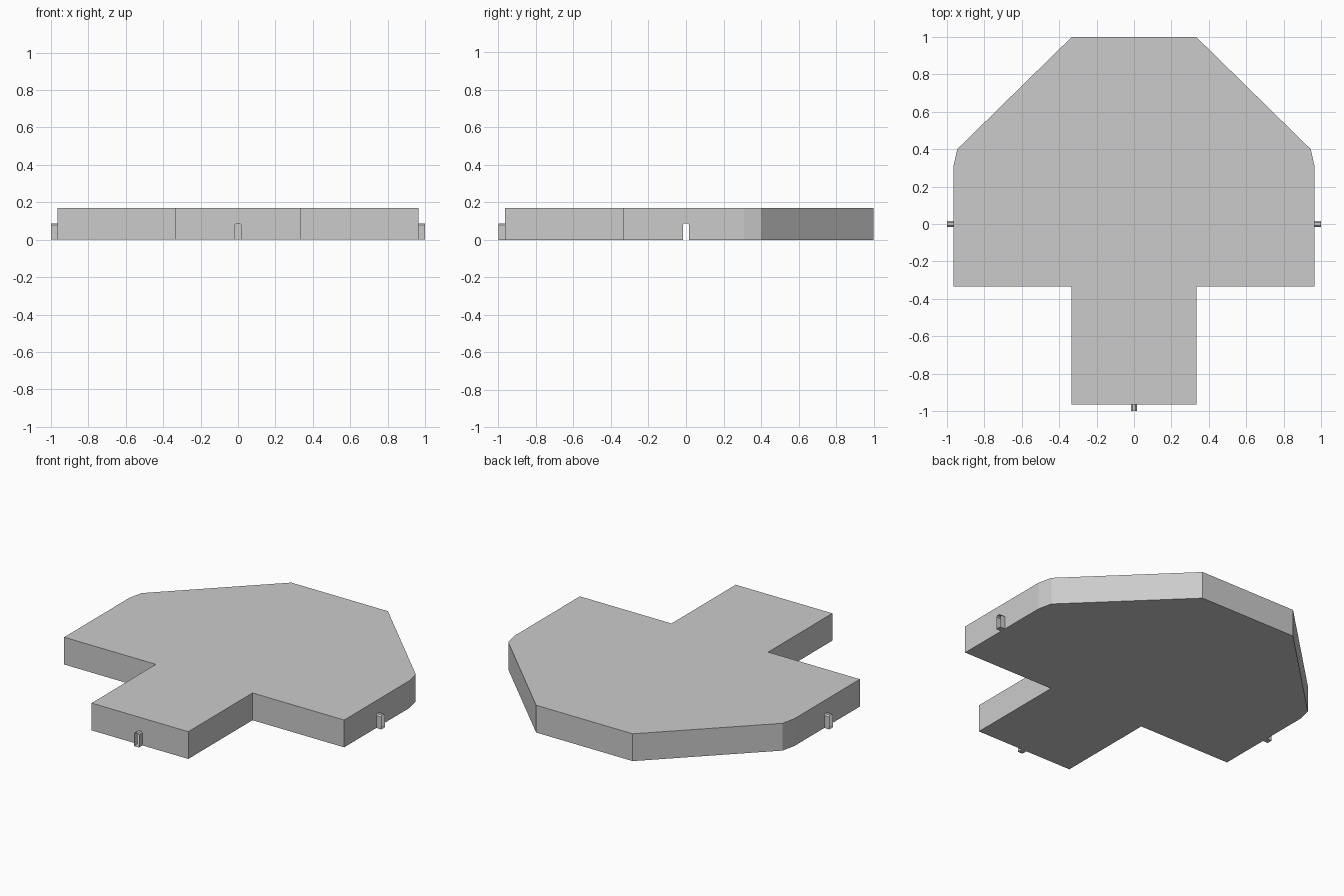
import bpy
from mathutils import Vector

if "Cube" in bpy.data.objects:
    bpy.data.objects.remove(bpy.data.objects["Cube"])

H = 0.17            # slab height
W, PH, C = 0.017, 0.086, 0.008   # port half width, height, corner chamfer
REACH = 0.035       # port length
UP = Vector((0, 0, 1))

# Half outline, mirrored to the full counter-clockwise outline
half = [(0.333, -0.965), (0.333, -0.333), (0.965, -0.333),
        (0.965, 0.31), (0.945, 0.40), (0.333, 1.0)]
outline = [Vector((x, y, 0)) for x, y in half]
outline += [Vector((-x, y, 0)) for x, y in reversed(half)]

# Port arch, counter-clockwise as seen from outside
arch = [(W, 0), (W, PH - C), (W - C, PH), (C - W, PH), (-W, PH - C), (-W, 0)]


def add_mesh(name, faces):
    """Make an object from a list of polygons, welding shared corners."""
    verts, index, polys = [], {}, []
    for face in faces:
        poly = []
        for p in face:
            key = tuple(round(c, 5) for c in p)
            if key not in index:
                index[key] = len(verts)
                verts.append(key)
            poly.append(index[key])
        polys.append(poly)
    mesh = bpy.data.meshes.new(name)
    mesh.from_pydata(verts, [], polys)
    mesh.update()
    ob = bpy.data.objects.new(name, mesh)
    bpy.context.collection.objects.link(ob)
    return ob


def arch_at(centre, tangent):
    return [centre + tangent * s + UP * z for s, z in arch]


# Hollow slab: top, floor and side walls, with port openings in three walls
top = [p + UP * H for p in outline]
walls = []
ports = []
for i, a in enumerate(outline):
    b = outline[(i + 1) % len(outline)]
    t = (b - a).normalized()
    n = t.cross(UP)
    wall = [a, b, b + UP * H, a + UP * H]
    for name, d in (("right_port", (1, 0, 0)), ("left_port", (-1, 0, 0)),
                    ("front_port", (0, -1, 0))):
        d = Vector(d)
        centre = d * 0.965
        if n.dot(d) > 0.999 and abs((a - centre).dot(d)) < 1e-4 \
                and (a - centre).dot(t) < 0 < (b - centre).dot(t):
            wall[1:1] = list(reversed(arch_at(centre, t)))
            ports.append((name, centre, t, n))
    walls.append(wall)
add_mesh("slab", [top, list(reversed(outline))] + walls)

# Open-ended port sleeves
for name, centre, t, n in ports:
    inner = arch_at(centre, t)
    outer = arch_at(centre + n * REACH, t)
    k = len(arch)
    add_mesh(name, [[inner[j], inner[(j + 1) % k], outer[(j + 1) % k], outer[j]]
                    for j in range(k)])
